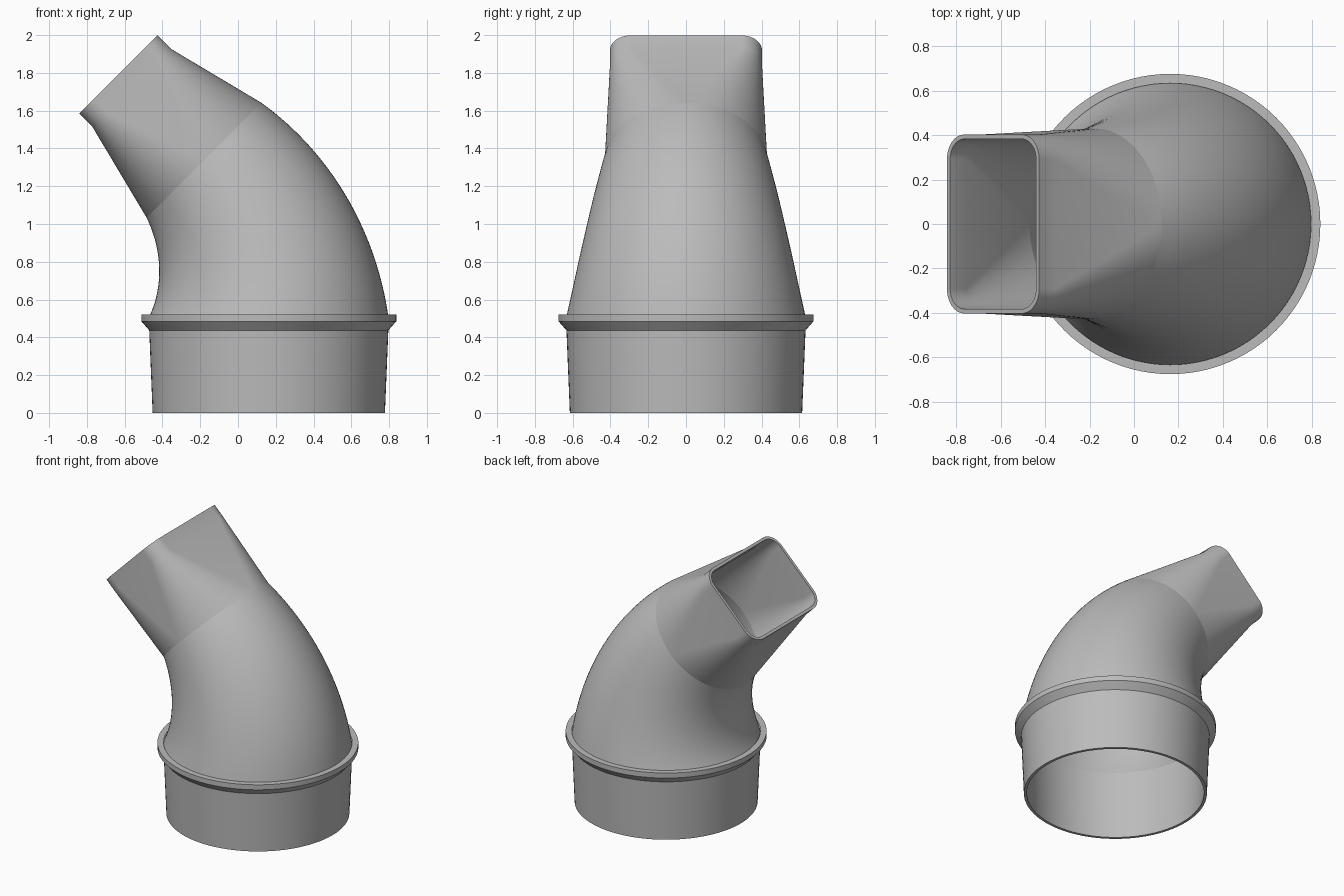
import bpy, bmesh
from math import sin, cos, pi, radians
from mathutils import Vector

if "Cube" in bpy.data.objects:
    bpy.data.objects.remove(bpy.data.objects["Cube"], do_unlink=True)

STEPS = 24                      # segments per quarter turn
WALL = 0.02
BASE_X, BEND_Z, BEND_R = 0.163, 0.51, 1.17
R_BASE, R_END = 0.633, 0.43

grey = bpy.data.materials.new("grey plastic")
grey.use_nodes = True
grey.diffuse_color = (0.5, 0.5, 0.5, 1)
grey.node_tree.nodes["Principled BSDF"].inputs["Base Color"].default_value = (0.5, 0.5, 0.5, 1)


def ring(centre, tilt, half_u, half_y, corner):
    """Rounded rectangle across the duct axis; a circle when corner equals both halves."""
    u = Vector((cos(tilt), 0, sin(tilt)))
    v = Vector((0, 1, 0))
    points = []
    for q in range(4):
        su = 1 if q in (0, 3) else -1
        sv = 1 if q < 2 else -1
        for i in range(STEPS + 1):
            a = (q + i / STEPS) * pi / 2
            points.append(centre + u * (su * (half_u - corner) + corner * cos(a))
                          + v * (sv * (half_y - corner) + corner * sin(a)))
    return points


def circle(centre, tilt, r):
    return ring(centre, tilt, r, r, r)


def loft(name, strips):
    """Skin each strip of rings and merge the points that coincide."""
    bm = bmesh.new()
    for rings in strips:
        rows = [[bm.verts.new(p) for p in pts] for pts in rings]
        for low, high in zip(rows, rows[1:]):
            n = len(low)
            for i in range(n):
                j = (i + 1) % n
                bm.faces.new((low[i], low[j], high[j], high[i]))
    bmesh.ops.remove_doubles(bm, verts=bm.verts, dist=0.0001)
    mesh = bpy.data.meshes.new(name)
    bm.to_mesh(mesh)
    bm.free()
    obj = bpy.data.objects.new(name, mesh)
    bpy.context.collection.objects.link(obj)
    mesh.materials.append(grey)
    bpy.ops.object.select_all(action='DESELECT')
    obj.select_set(True)
    bpy.context.view_layer.objects.active = obj
    bpy.ops.object.shade_smooth_by_angle(angle=radians(28))


# Round socket with its chamfered collar
profile = [(R_BASE - WALL, 0.51), (0.595, 0), (0.615, 0), (R_BASE, 0.437),
           (0.675, 0.485), (0.675, 0.522), (R_BASE, 0.522)]
loft("socket_and_collar", [[circle(Vector((BASE_X, 0, z)), 0, r) for r, z in profile]])


# Tapering elbow, outer and inner skins
def bend(t, inset):
    a = t * pi / 4
    centre = Vector((BASE_X - BEND_R * (1 - cos(a)), 0, BEND_Z + BEND_R * sin(a)))
    return circle(centre, a, R_BASE + (R_END - R_BASE) * t - inset)


steps = [i / 24 for i in range(25)]
loft("elbow", [[bend(t, 0) for t in steps], [bend(t, WALL) for t in reversed(steps)]])

# Round to rectangular adapter with a short straight mouth
tilt = pi / 4
axis = Vector((-sin(tilt), 0, cos(tilt)))
start = Vector((BASE_X - BEND_R * (1 - cos(tilt)), 0, BEND_Z + BEND_R * sin(tilt)))


def mouth(distance, inset):
    return ring(start + axis * distance, tilt, 0.293 - inset, 0.402 - inset, 0.11 - inset)


loft("adapter", [[circle(start, tilt, R_END), mouth(0.542, 0), mouth(0.642, 0),
                  mouth(0.642, WALL), mouth(0.542, WALL), circle(start, tilt, R_END - WALL)]])
